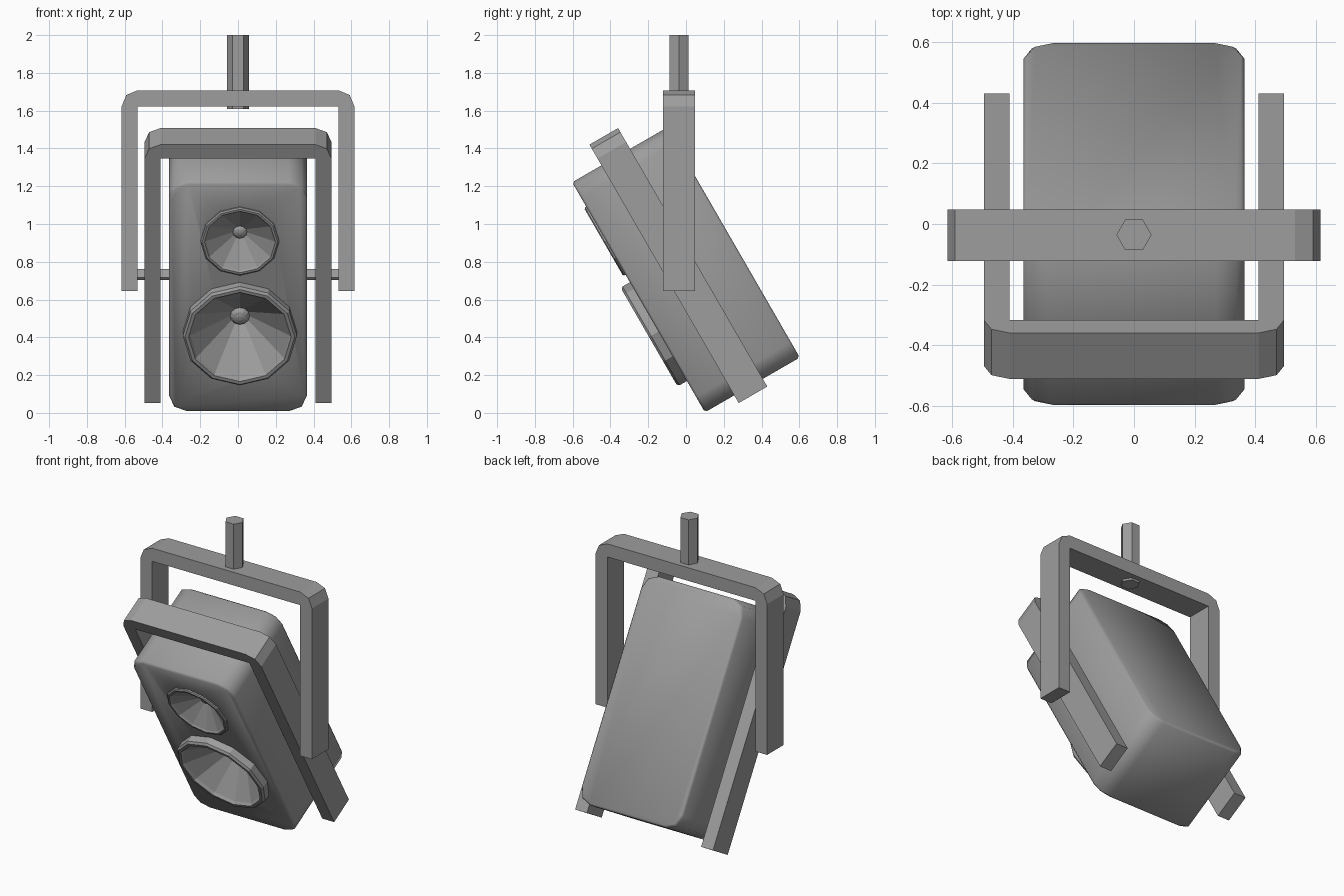
import bpy, bmesh
from math import cos, sin, pi, radians

TILT = radians(30)
CENTRE = (0, 0, 0.757)

cube = bpy.data.objects.get("Cube")
if cube:
    bpy.data.objects.remove(cube, do_unlink=True)

grey = bpy.data.materials.new("mid_grey")
grey.use_nodes = True
colour = (0.34, 0.34, 0.34, 1)
grey.diffuse_color = colour
for node in grey.node_tree.nodes:
    if node.type == "BSDF_PRINCIPLED":
        node.inputs["Base Color"].default_value = colour


def finish(bm, name, tilted=False):
    """Turn a bmesh into an object, optionally in the tilted cabinet frame."""
    mesh = bpy.data.meshes.new(name)
    bm.to_mesh(mesh)
    bm.free()
    mesh.materials.append(grey)
    obj = bpy.data.objects.new(name, mesh)
    bpy.context.collection.objects.link(obj)
    if tilted:
        obj.location = CENTRE
        obj.rotation_euler.x = TILT
    return obj


def extrude_outline(points, y0, y1):
    """Solid made from an x-z outline stretched along y."""
    bm = bmesh.new()
    face = bm.faces.new([bm.verts.new((x, y0, z)) for x, z in points])
    result = bmesh.ops.extrude_face_region(bm, geom=[face])
    verts = [v for v in result["geom"] if isinstance(v, bmesh.types.BMVert)]
    bmesh.ops.translate(bm, verts=verts, vec=(0, y1 - y0, 0))
    bmesh.ops.recalc_face_normals(bm, faces=bm.faces[:])
    return bm


def corner(x, z, r, start, steps=2):
    """Arc of a quarter turn around a corner centre."""
    angles = [start + pi / 2 * i / steps for i in range(steps + 1)]
    return [(x + r * cos(a), z + r * sin(a)) for a in angles]


def u_bracket(name, half, bottom, top, thick, y0, y1, tilted):
    """Upside-down U strap with rounded outer corners."""
    inner = half - thick
    points = [(inner, bottom), (half, bottom)]
    points += corner(inner, top - thick, thick, 0)
    points += corner(-inner, top - thick, thick, pi / 2)
    points += [(-half, bottom), (-inner, bottom),
               (-inner, top - thick), (inner, top - thick)]
    return finish(extrude_outline(points, y0, y1), name, tilted)


def rod(name, radius, length, location, along_x=False):
    """Six-sided rod."""
    bm = bmesh.new()
    bmesh.ops.create_cone(bm, cap_ends=True, segments=6, radius1=radius,
                          radius2=radius, depth=length)
    for v in bm.verts:
        x, y, z = v.co
        # put a corner of the hexagon on the x axis
        a = 0 if abs(y) < 1e-4 or abs(x) > 1e-4 else pi / 6
        v.co = (x * cos(a) - y * sin(a), x * sin(a) + y * cos(a), z)
    obj = finish(bm, name)
    obj.location = location
    if along_x:
        obj.rotation_euler.y = pi / 2
    return obj


def hexagon_rod(name, radius, y, z0, z1):
    bm = bmesh.new()
    base = bm.faces.new([bm.verts.new((radius * cos(i * pi / 3),
                         y + radius * sin(i * pi / 3), z0)) for i in range(6)])
    result = bmesh.ops.extrude_face_region(bm, geom=[base])
    verts = [v for v in result["geom"] if isinstance(v, bmesh.types.BMVert)]
    bmesh.ops.translate(bm, verts=verts, vec=(0, 0, z1 - z0))
    bmesh.ops.recalc_face_normals(bm, faces=bm.faces[:])
    return finish(bm, name)


def driver(name, cz, profile, sides=12):
    """Rim, cone and dust cap turned around the cabinet's front axis."""
    bm = bmesh.new()
    rings = []
    for r, y in profile:
        rings.append([bm.verts.new((0.01 + r * cos(2 * pi * k / sides), y,
                                    cz + r * sin(2 * pi * k / sides)))
                      for k in range(sides)])
    for a, b in zip(rings, rings[1:]):
        for k in range(sides):
            n = (k + 1) % sides
            bm.faces.new((a[k], a[n], b[n], b[k]))
    bm.faces.new(rings[-1])
    return finish(bm, name, True)


def cut_round(target, cz, radius, y0, y1, sides=12):
    """Round recess cut into the cabinet front."""
    ring = [(0.01 + radius * cos(2 * pi * k / sides),
             cz + radius * sin(2 * pi * k / sides)) for k in range(sides)]
    cutter = finish(extrude_outline(ring, y0, y1), "recess_cutter", True)
    cutter.hide_render = True
    mod = target.modifiers.new("recess", "BOOLEAN")
    mod.operation = "DIFFERENCE"
    mod.solver = "EXACT"
    mod.object = cutter
    bpy.context.view_layer.objects.active = target
    bpy.ops.object.modifier_apply(modifier=mod.name)
    bpy.data.objects.remove(cutter, do_unlink=True)


# Cabinet with rounded corners and softened front and back rims
W, D, H, R = 0.365, 0.29, 0.703, 0.095
outline = []
for i, (sx, sz) in enumerate([(1, 1), (-1, 1), (-1, -1), (1, -1)]):
    outline += corner(sx * (W - R), sz * (H - R), R, i * pi / 2)
bm = extrude_outline(outline, -D, D)
rims = [e for e in bm.edges if abs(e.verts[0].co.y - e.verts[1].co.y) < 0.01]
bmesh.ops.bevel(bm, geom=rims, offset=0.012, segments=1, affect="EDGES")
cabinet = finish(bm, "cabinet", True)
cut_round(cabinet, -0.21, 0.28, -0.4, -0.09)
cut_round(cabinet, 0.346, 0.193, -0.4, -0.17)

# Drivers
woofer = driver("woofer", -0.21, [
    (0.302, -0.28), (0.302, -0.335), (0.29, -0.347), (0.272, -0.347),
    (0.262, -0.33), (0.052, -0.125), (0.035, -0.145), (0.012, -0.152)])
tweeter = driver("tweeter", 0.346, [
    (0.208, -0.28), (0.208, -0.298), (0.2, -0.304), (0.188, -0.304),
    (0.18, -0.295), (0.038, -0.2), (0.025, -0.212), (0.008, -0.217)])

# Tilted strap around the cabinet, and the upright hanging yoke
u_bracket("cabinet_strap", 0.495, -0.75, 0.83, 0.085, -0.111, 0.064, True)
u_bracket("hanging_yoke", 0.616, 0.645, 1.708, 0.085, -0.122, 0.048, False)

# Ceiling pole and side pivots
hexagon_rod("ceiling_pole", 0.058, -0.036, 1.61, 2.0)
for side, sign in (("left", 1), ("right", -1)):
    rod(side + "_pivot", 0.034, 0.24, (sign * 0.45, -0.037, 0.733), True)

# Soft shading on the rounded cabinet only
bpy.ops.object.select_all(action="DESELECT")
cabinet.select_set(True)
bpy.context.view_layer.objects.active = cabinet
bpy.ops.object.shade_smooth_by_angle(angle=radians(50))
